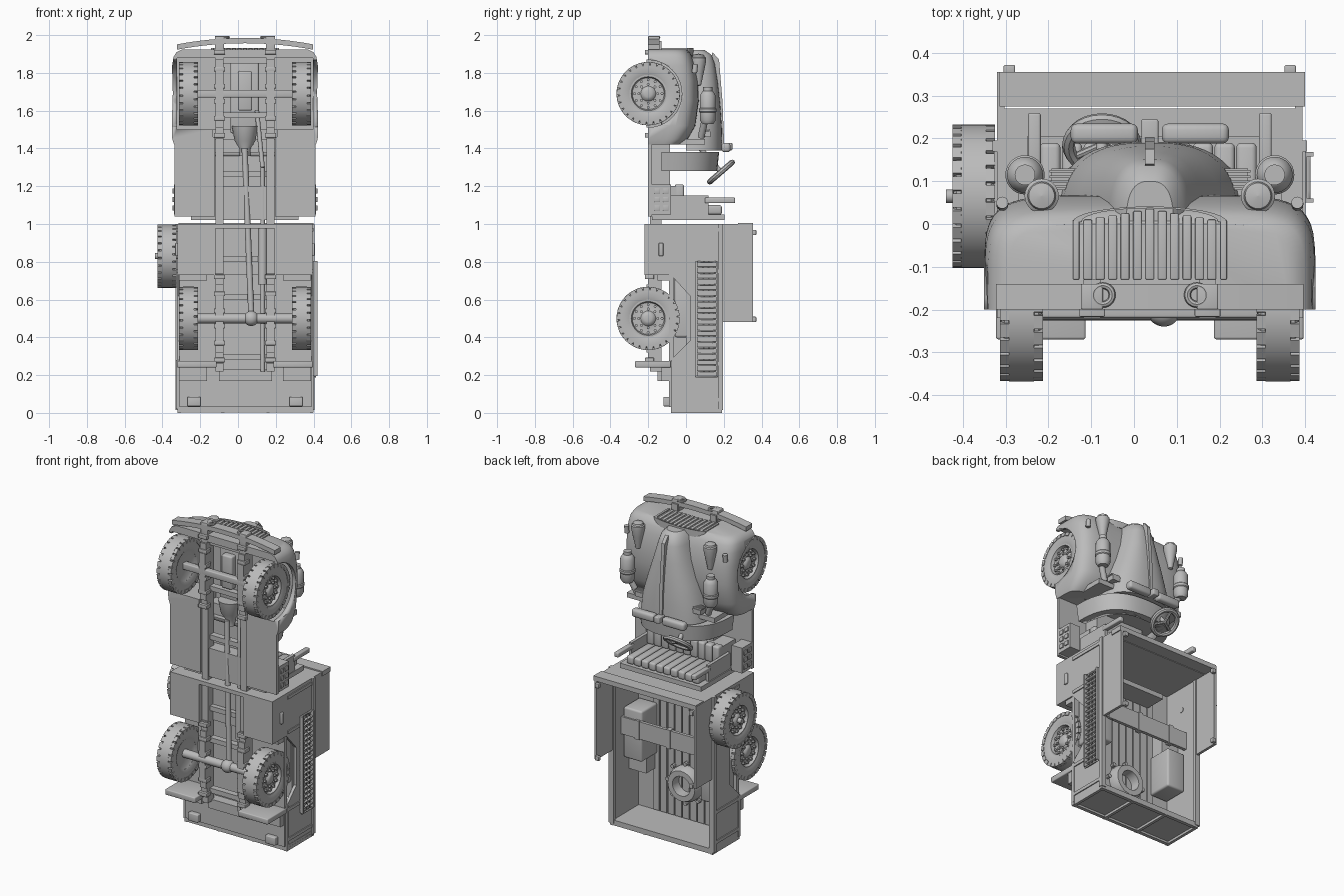
import bpy, bmesh, math
from mathutils import Vector, Matrix

if "Cube" in bpy.data.objects:
    bpy.data.objects.remove(bpy.data.objects["Cube"])

MID = .037            # lateral centre line of the truck
SIDES = (-1, 1)
paint = bpy.data.materials.new("plain grey")
paint.use_nodes = True
grey = (.5, .5, .5, 1)
paint.diffuse_color = grey
paint.node_tree.nodes["Principled BSDF"].inputs["Base Color"].default_value = grey


def finish(name, bm):
    bmesh.ops.remove_doubles(bm, verts=bm.verts, dist=.0001)
    bmesh.ops.recalc_face_normals(bm, faces=bm.faces)
    for face in bm.faces:
        face.smooth = True
    for edge in bm.edges:
        edge.smooth = edge.calc_face_angle(0) < .6
    mesh = bpy.data.meshes.new(name)
    bm.to_mesh(mesh)
    bm.free()
    mesh.materials.append(paint)
    ob = bpy.data.objects.new(name, mesh)
    bpy.context.collection.objects.link(ob)
    return ob


def add_box(bm, size, place):
    bmesh.ops.create_cube(bm, size=1, matrix=place @ Matrix.Diagonal((*size, 1)))


def box(name, x, y, z, bevel=0):
    bm = bmesh.new()
    spans = (x, y, z)
    centre = Vector([(a + b) / 2 for a, b in spans])
    add_box(bm, [abs(b - a) for a, b in spans], Matrix.Translation(centre))
    if bevel:
        bmesh.ops.bevel(bm, geom=bm.edges[:], offset=bevel, segments=3, profile=.5, affect='EDGES')
    return finish(name, bm)


def pair(name, x, y, z, bevel=0):
    """Box on both sides; x is measured outward from the centre line."""
    for s in SIDES:
        box(name, (MID + s * x[0], MID + s * x[1]), y, z, bevel)


def loft(name, rings, wrap=False):
    bm = bmesh.new()
    rows = [[bm.verts.new(p) for p in ring] for ring in rings]
    n = len(rows[0])
    for a, b in zip(rows, rows[1:] + (rows[:1] if wrap else [])):
        for i in range(n):
            j = (i + 1) % n
            bm.faces.new((a[i], a[j], b[j], b[i]))
    if not wrap:
        bm.faces.new(rows[0])
        bm.faces.new(rows[-1])
    return finish(name, bm)


def circle(n, r=1):
    return [(r * math.cos(math.tau * i / n), r * math.sin(math.tau * i / n)) for i in range(n)]


def lathe(name, profile, centre, axis, n=28, wrap=False):
    """Revolve (radius, height) points about an axis."""
    turn = Vector(axis).to_track_quat('Z', 'Y')
    return loft(name, [[Vector(centre) + turn @ Vector((max(r, .0005) * c, max(r, .0005) * s, t))
                        for c, s in circle(n)] for r, t in profile], wrap)


def ring(name, radius, tube, centre, axis):
    lathe(name, [(radius + c, s) for c, s in circle(8, tube)], centre, axis, 28, True)


def rod(name, a, b, r, r2=None, n=16):
    d = Vector(b) - Vector(a)
    return lathe(name, [(r, 0), (r if r2 is None else r2, d.length)], a, d, n)


def prism(name, points, x0, x1):
    return loft(name, [[(x, y, z) for y, z in points] for x in (x0, x1)])


def cut(target, cutter):
    mod = target.modifiers.new("cut", 'BOOLEAN')
    mod.object, mod.operation, mod.solver = cutter, 'DIFFERENCE', 'EXACT'
    graph = bpy.context.evaluated_depsgraph_get()
    target.data = bpy.data.meshes.new_from_object(target.evaluated_get(graph))
    target.modifiers.clear()
    bpy.data.objects.remove(cutter)


# Wheels: flat tread with notched shoulders, dished rim, bolt rings
def wheel(name, x, y, z, s):
    c, out = Vector((x, y, z)), Vector((s, 0, 0))
    tyre = [(.095, -.04), (.12, -.049), (.15, -.047), (.158, -.04), (.158, -.03), (.168, -.029)]
    tyre += [(r, -t) for r, t in reversed(tyre)]
    lathe(name + "_tyre", tyre, c, out, 48, True)
    bm = bmesh.new()
    for i in range(26):
        for side in SIDES:
            spin = Matrix.Rotation(math.tau * (i + side / 4) / 26, 4, 'X')
            place = Matrix.Translation(c + out * side * .039) @ spin @ Matrix.Translation((0, 0, .156))
            add_box(bm, (.022, .032, .022), place)
    finish(name + "_lugs", bm)
    lathe(name + "_rim", [(0, -.03), (.08, -.03), (.1, -.042), (.1, .042), (.09, .042), (.084, .022),
                          (.06, .02), (.04, .024), (.03, .036), (.018, .04), (0, .04)], c, out)
    for count, r in ((8, .05), (12, .073)):
        for u, v in circle(count, r):
            p = c + Vector((0, u, v))
            rod(name + "_bolt", p, p + out * .033, .008, n=6)


for s in SIDES:
    wheel("front_wheel", MID + s * .3, -.2, 1.69, s)
    wheel("rear_wheel", MID + s * .3, -.2, .5, s)
wheel("spare_wheel", -.375, .065, .83, -1)
rod("spare_mount", (-.44, .065, .83), (-.3, .065, .83), .016)


# Nose and front fenders, hollow underneath
def arch(z, half, base, top, power):
    points = []
    for i in range(33):
        a = math.pi * i / 32
        c, s = math.cos(a), math.sin(a)
        points.append((MID + half * math.copysign(abs(c) ** power, c), base + (top - base) * abs(s) ** power, z))
    return points


nose = loft("front_fenders", [arch(z, half, -.2, top, .33) for z, half, top in (
    (1.42, .375, -.03), (1.45, .385, .01), (1.52, .388, .05), (1.65, .388, .068), (1.76, .388, .065),
    (1.84, .386, .05), (1.885, .378, .035), (1.91, .362, .02), (1.925, .33, .0))])
cut(nose, box("cavity", (MID - .36, MID + .36), (-.4, -.015), (1.5, 1.88)))
cut(nose, box("tunnel", (MID - .17, MID + .17), (-.4, -.03), (1.3, 1.6)))
cut(nose, rod("arch_cutter", (-.6, -.2, 1.69), (.6, -.2, 1.69), .178, n=40))

# Tapered hood with raised ridge and side vents
loft("hood", [arch(z, half, 0, top, .75) for z, half, top in (
    (1.39, .22, .192), (1.5, .205, .19), (1.62, .168, .182), (1.75, .125, .168),
    (1.85, .095, .152), (1.895, .08, .135), (1.92, .055, .1))])
prism("hood_ridge", [(.15, 1.4), (.203, 1.4), (.193, 1.65), (.175, 1.87), (.14, 1.91), (.12, 1.8)], MID - .011, MID + .011)
box("hood_catch", (MID - .02, MID + .02), (.18, .245), (1.39, 1.43), .005)
pair("hood_vent", (.15, .23), (.08, .13), (1.46, 1.49))
for i in range(4):
    pair("vent_slat", (.145, .235), (.084 + i * .012, .09 + i * .012), (1.49, 1.5))

# Grille
pair("grille_rim", (.165, .18), (-.13, .01), (1.9, 1.932), .003)
loft("grille_top", [[(MID + r * math.cos(a), .005 + r * .2 * math.sin(a), z) for r, z in
                     ((.18, 1.89), (.18, 1.932), (.16, 1.932), (.16, 1.89))]
                    for a in [math.pi * i / 16 for i in range(17)]])
for i in range(11):
    x = MID + (i - 5) * .029
    box("grille_bar", (x - .01, x + .01), (-.13, .035 - abs(i - 5) * .005), (1.89, 1.93), .003)

# Curved bumper with brackets and tow loops
loft("front_bumper", [[(MID + u * .36, y, z - .034 * u * u) for y, z in
                       ((-.2, 1.957), (-.14, 1.957), (-.14, 1.985), (-.2, 1.985))]
                      for u in [i / 8 for i in range(-8, 9)]])
pair("bumper_bracket", (.11, .16), (-.2, -.14), (1.9, 1.995), .004)
for s in SIDES:
    ring("tow_loop", .022, .008, (MID + s * .11, -.166, 1.988), (0, 0, 1))

# Torpedo headlamps and canister air cleaners
for s in SIDES:
    lathe("headlamp", [(0, 0), (.014, .005), (.03, .08), (.04, .13), (.04, .15), (.033, .155), (.03, .165), (0, .172)],
          (MID + s * .253, .066, 1.73), (0, 0, 1))
    rod("lamp_stalk", (MID + s * .253, 0, 1.82), (MID + s * .253, .06, 1.82), .012)
    lathe("air_cleaner", [(0, 0), (.03, 0), (.042, .02), (.042, .06), (.046, .065), (.046, .08), (.042, .085),
                          (.042, .15), (.03, .17), (.024, .175), (.024, .195), (0, .195)],
          (MID + s * .292, .115, 1.53), (0, 0, 1))
    rod("cleaner_pipe", (MID + s * .292, .1, 1.55), (MID + s * .25, .08, 1.46), .018)
    rod("marker_lamp", (MID + s * .345, .045, 1.8), (MID + s * .345, .05, 1.845), .014)

# Cab: floor with raised tunnel, firewall, arched scuttle, windscreens
pair("cab_floor", (.165, .372), (-.2, -.18), (1.04, 1.46))
box("tunnel_top", (MID - .17, MID + .17), (-.1, -.085), (1.04, 1.44))
pair("tunnel_side", (.16, .17), (-.2, -.085), (1.04, 1.46))
box("firewall", (-.27, .345), (-.1, .1), (1.42, 1.45))
scuttle = loft("scuttle", [arch(1.28, .27, -.13, .165, .75), arch(1.38, .285, -.13, .175, .75)])
cut(scuttle, loft("scuttle_hollow", [arch(1.26, .22, -.2, .12, .75), arch(1.36, .23, -.2, .125, .75)]))
pair("windscreen", (.028, .185), (.188, .235), (1.38, 1.43), .015)

# Steering wheel and column
hub, tilt = Vector((-.075, .185, 1.275)), Vector((0, -.65, .75))
ring("steering_wheel", .078, .015, hub, tilt)
rod("steering_column", hub, hub + tilt * .17, .013)
for u, v in circle(3, .08):
    rod("steering_spoke", hub, hub + Vector((v, .75 * u, .65 * u)), .009, n=8)

# Bench seat with ribbed cushions and side crates
box("seat_base", (-.22, .29), (-.18, -.05), (1.05, 1.2))
for i in range(10):
    x = -.22 + i * .051
    box("back_cushion", (x, x + .048), (-.06, .19), (1.05, 1.1), .012)
    box("seat_cushion", (x, x + .048), (-.06, -.01), (1.1, 1.21), .012)
box("seat_frame", (-.25, .32), (-.18, .205), (1.02, 1.05))
pair("arm_rest", (.255, .285), (.1, .26), (1.11, 1.14), .006)
pair("arm_post", (.26, .28), (-.1, .12), (1.05, 1.15))
pair("side_crate", (.3, .375), (-.18, -.08), (1.05, 1.21))
for i in range(3):
    for j in range(2):
        z, y = 1.085 + i * .045, -.152 + j * .045
        pair("crate_stud", (.375, .383), (y - .015, y + .015), (z - .014, z + .014), .003)

# Cargo body: notched sides, walls, floor planks
side = [(-.08, .02), (.19, .02), (.19, 1), (-.22, 1), (-.22, .73), (-.08, .73), (.02, .62), (.02, .38), (-.08, .28)]
for s in SIDES:
    prism("cargo_side", side, MID + s * .34, MID + s * .358)
pair("wheel_well", (.23, .34), (.0, .03), (.3, .7))
pair("well_liner", (.22, .23), (-.08, .03), (.3, .7))
pair("well_step", (.2, .35), (-.15, -.08), (.7, .73))
pair("top_rail", (.335, .368), (.17, .195), (.015, 1))
pair("low_rail", (.35, .364), (-.08, -.06), (.02, .28))
for z in (.06, .25, .74, .96):
    pair("side_post", (.355, .364), (-.07, .18), (z, z + .02))
box("tailgate", (-.32, .397), (-.08, .19), (.015, .035))
for x in (-.32, -.09, .15, .38):
    box("tailgate_rib", (x, x + .018), (-.08, .19), (.0, .02))
for y in (-.08, .168):
    box("tailgate_rail", (-.32, .4), (y, y + .022), (.002, .02))
box("cargo_floor", (-.31, .39), (-.09, -.065), (.03, .99))
for i in range(9):
    x = -.19 + i * .052
    box("floor_plank", (x, x + .044), (-.068, -.055), (.04, .97))
box("front_wall", (-.305, .392), (-.22, .27), (.975, 1))
box("front_wall_top", (-.315, .4), (.275, .355), (.975, 1.005))
pair("raised_flap", (.34, .357), (.19, .355), (.48, 1))
for z in (.495, .955):
    pair("flap_knob", (.315, .342), (.35, .372), (z - .014, z + .014), .004)
pair("locker", (.155, .355), (-.22, -.08), (.73, .98))
box("locker_bridge", (-.13, .2), (-.14, -.08), (.73, .98))
pair("locker_handle", (.355, .37), (-.145, -.12), (.83, .9), .005)

# Load: bench, shelf, crates, coiled hose
box("cross_bench", (-.3, .38), (.09, .11), (.55, .66))
for x in (-.2, .03, .25):
    box("bench_strap", (x, x + .03), (.08, .115), (.545, .665))
box("load_shelf", (-.15, .25), (-.06, .08), (.84, .87))
box("tall_crate", (.24, .37), (-.06, .1), (.4, .72), .012)
box("low_crate", (-.295, -.17), (-.06, .1), (.27, .52), .012)
lathe("hose_reel", [(.058, 0), (.11, 0), (.11, .03), (.095, .065), (.062, .065)], (.03, -.06, .27), (0, 1, 0), 28, True)
for u, v in circle(8, .125):
    rod("reel_clip", (.03 + u, -.06, .27 + v), (.03 + u, -.03, .27 + v), .012, n=8)

# Perforated sand ladder
bm = bmesh.new()
bmesh.ops.create_grid(bm, x_segments=20, y_segments=4, size=.5)
for v in bm.verts:
    v.co = (.405, .108 + v.co.y * .115, .5 + v.co.x * .61)
holes = bm.faces[:]
bmesh.ops.inset_individual(bm, faces=holes, thickness=.008)
bmesh.ops.delete(bm, geom=holes, context='FACES')
finish("sand_ladder", bm).modifiers.new("thickness", 'SOLIDIFY').thickness = .008
for y in (.05, .158):
    box("ladder_rail", (.398, .42), (y, y + .01), (.195, .805))

# Chassis: rails, cross members, springs
pair("frame_rail", (.115, .155), (-.19, -.13), (.22, 1.97))
for z in (.28, .6, .8, 1.1, 1.25, 1.56, 1.85):
    box("cross_member", (-.09, .17), (-.17, -.13), (z, z + .03))
for z in (1.69, .5):
    for half, y in ((.24, -.19), (.18, -.2), (.12, -.21)):
        pair("leaf_spring", (.115, .155), (y - .01, y), (z - half, z + half))
    for d in (-.22, -.13, -.04, .04, .13, .22):
        pair("spring_clamp", (.105, .165), (-.217, -.17), (z + d - .012, z + d + .012), .003)

# Axles, drive line, exhaust
rod("rear_axle", (-.25, -.2, .5), (.33, -.2, .5), .026)
lathe("differential", [(.04 * math.sin(a), -.04 * math.cos(a)) for a in
                       [math.pi * i / 10 for i in range(11)]], (.07, -.2, .5), (0, 0, 1))
box("front_axle", (-.25, .33), (-.22, -.18), (1.67, 1.71), .006)
rod("drive_shaft", (.07, -.19, .52), (.035, -.16, 1.4), .016)
lathe("gearbox", [(.03, 0), (.03, .04), (.055, .08), (.07, .16)], (MID, -.13, 1.36), (0, 0, 1))
box("engine", (-.04, .11), (-.13, 0), (1.48, 1.86), .01)
box("sump", (0, .075), (-.17, -.1), (1.6, 1.81), .01)
for a, b in (((.13, -.17, .22), (.13, -.17, 1.3)), ((.13, -.17, 1.3), (.1, -.13, 1.6))):
    rod("exhaust_pipe", a, b, .012)
rod("muffler", (.13, -.17, .68), (.13, -.17, .98), .024)

# Rear guards and tow blocks
pair("rear_guard", (.15, .36), (-.27, -.08), (.24, .275), .006)
pair("guard_bracket", (.2, .35), (-.13, -.08), (.17, .24))
pair("tow_block", (.235, .305), (-.12, -.07), (.035, .085), .005)
box("rear_cross_beam", (-.1, .18), (-.15, -.08), (.17, .23))
